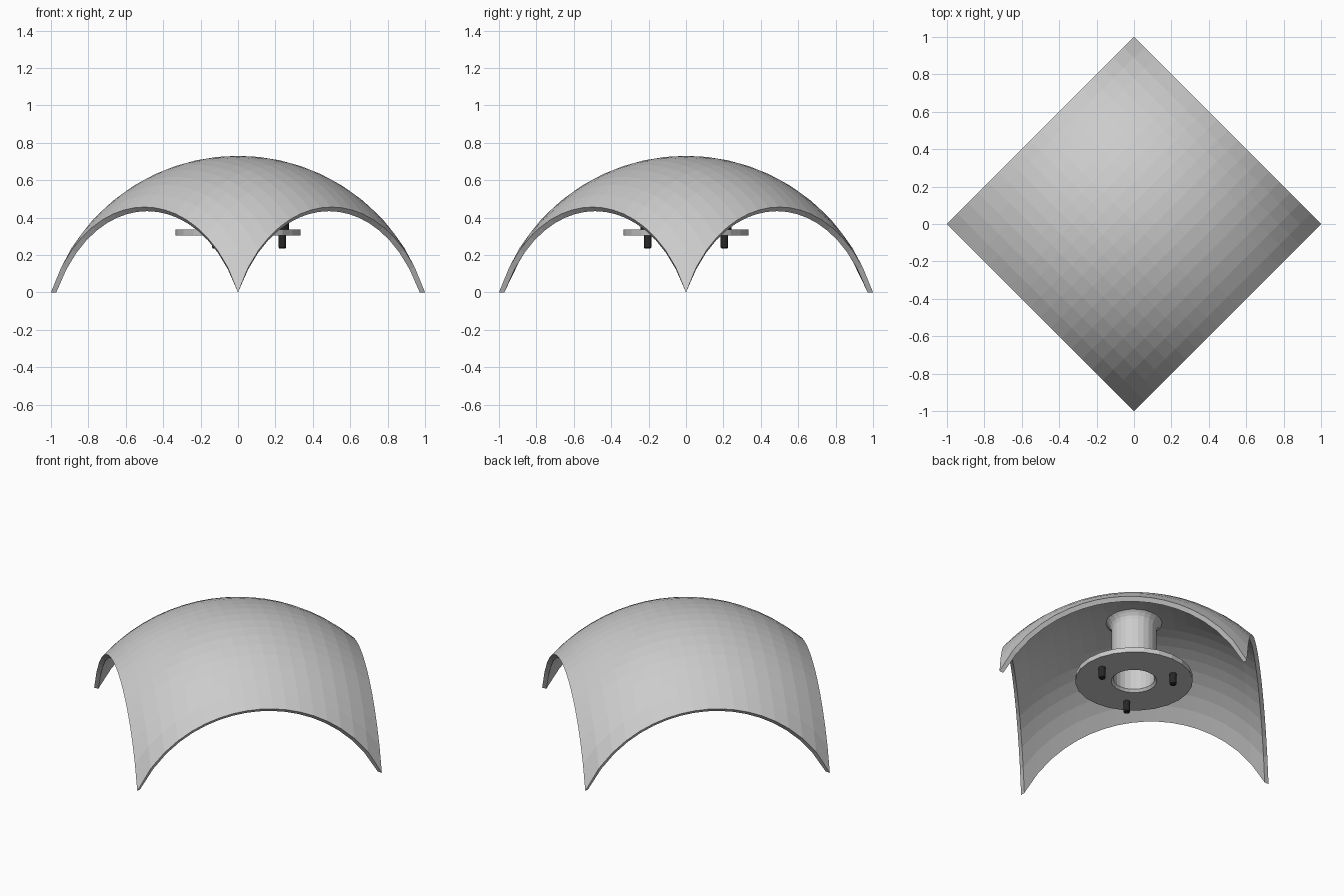
import bpy, bmesh, math
from mathutils import Vector

if "Cube" in bpy.data.objects:
    bpy.data.objects.remove(bpy.data.objects["Cube"])

R, CZ, THICK = 1.05, -0.32, 0.03


def finish(bm, name, smooth=False):
    bmesh.ops.recalc_face_normals(bm, faces=bm.faces[:])
    mesh = bpy.data.meshes.new(name)
    bm.to_mesh(mesh)
    bm.free()
    ob = bpy.data.objects.new(name, mesh)
    bpy.context.collection.objects.link(ob)
    if smooth:
        bpy.ops.object.select_all(action='DESELECT')
        ob.select_set(True)
        bpy.context.view_layer.objects.active = ob
        bpy.ops.object.shade_smooth_by_angle(angle=math.radians(35))
    return ob


def lathe(name, profile, sides, center=(0, 0), closed=True, smooth=False):
    """Revolve an (r, z) profile around a vertical axis."""
    bm = bmesh.new()
    rings = []
    for k in range(sides):
        a = 2 * math.pi * k / sides
        rings.append([bm.verts.new((center[0] + r * math.cos(a),
                                    center[1] + r * math.sin(a), z)) for r, z in profile])
    n = len(profile)
    for k in range(sides):
        a, b = rings[k], rings[(k + 1) % sides]
        for i in range(n if closed else n - 1):
            j = (i + 1) % n
            bm.faces.new((a[i], b[i], b[j], a[j]))
    if not closed:
        bm.faces.new([r[0] for r in rings])
        bm.faces.new([r[-1] for r in rings])
    return finish(bm, name, smooth)


# Canopy: square patch of a sphere with its corners on the axes
def canopy(n=18):
    bm = bmesh.new()
    c = Vector((0, 0, CZ))
    layers = ([], [])
    for i in range(n + 1):
        for j in range(n + 1):
            u, v = i / n - 0.5, j / n - 0.5
            x, y = u - v, u + v
            p = Vector((x, y, CZ + math.sqrt(R * R - x * x - y * y)))
            q = c + (p - c) * ((R - THICK) / R)
            for layer, pt in zip(layers, (p, q)):
                layer.append(bm.verts.new((pt.x, pt.y, max(pt.z, 0.0))))
    w = n + 1
    for layer in layers:
        for i in range(n):
            for j in range(n):
                k = i * w + j
                bm.faces.new([layer[m] for m in (k, k + 1, k + w + 1, k + w)])
    # rim between the outer and inner skins
    rim = ([j for j in range(n)] + [i * w + n for i in range(n)]
           + [n * w + j for j in range(n, 0, -1)] + [i * w for i in range(n, 0, -1)])
    for a, b in zip(rim, rim[1:] + rim[:1]):
        bm.faces.new((layers[0][a], layers[0][b], layers[1][b], layers[1][a]))
    return finish(bm, "canopy")


canopy()

# Hollow stem flaring into the underside of the canopy
lathe("stem", [(0.165, 0.692), (0.147, 0.675), (0.136, 0.66), (0.13, 0.64), (0.13, 0.32),
               (0.118, 0.32), (0.118, 0.70)], 24)

# Flange with a chamfered bore
lathe("flange", [(0.335, 0.305), (0.335, 0.335), (0.125, 0.335), (0.118, 0.32),
                 (0.13, 0.305)], 24)

# Three dark bolts
black = bpy.data.materials.new("black")
black.diffuse_color = (0.02, 0.02, 0.02, 1)
black.use_nodes = True
black.node_tree.nodes["Principled BSDF"].inputs["Base Color"].default_value = black.diffuse_color
for k in range(3):
    a = 2 * math.pi * k / 3
    bolt = lathe(f"bolt_{k + 1}", [(0.016, 0.235), (0.02, 0.24), (0.02, 0.335), (0.037, 0.335),
                                   (0.037, 0.375)], 12,
                 (0.237 * math.cos(a), 0.237 * math.sin(a)), closed=False, smooth=True)
    bolt.data.materials.append(black)
